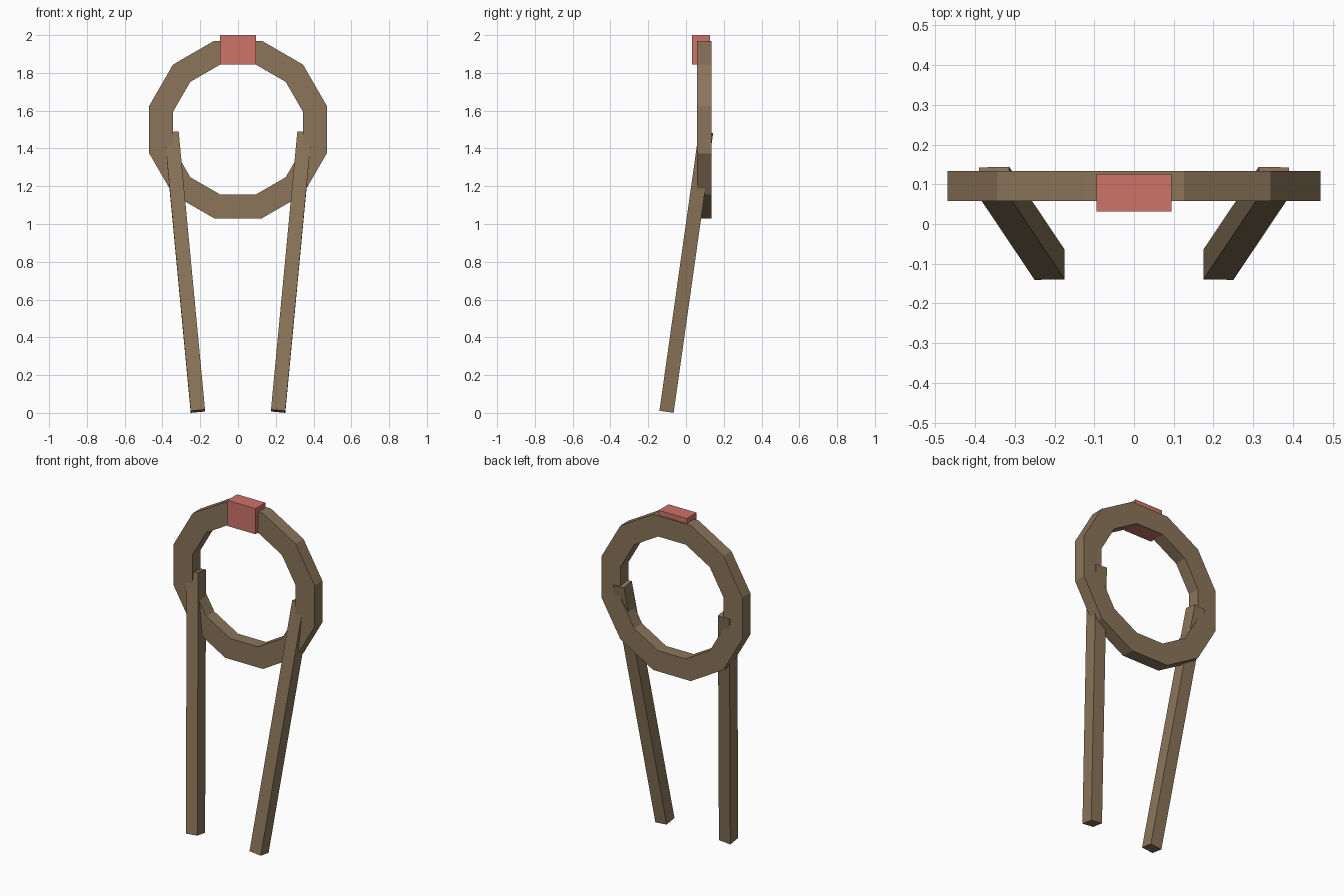
import bpy, bmesh, math
from mathutils import Vector, Matrix

if "Cube" in bpy.data.objects:
    bpy.data.objects.remove(bpy.data.objects["Cube"])


def srgb(r, g, b):
    lin = lambda c: c / 12.92 if c <= 0.04045 else ((c + 0.055) / 1.055) ** 2.4
    return [lin(c / 255) for c in (r, g, b)] + [1.0]


def material(name, rgb):
    m = bpy.data.materials.new(name)
    m.diffuse_color = srgb(*rgb)
    m.use_nodes = True
    m.node_tree.nodes["Principled BSDF"].inputs["Base Color"].default_value = m.diffuse_color
    return m


wood = material("brown wood", (139, 117, 90))
red = material("soft red", (204, 116, 105))


def finish(name, bm, mat):
    bmesh.ops.recalc_face_normals(bm, faces=bm.faces)
    mesh = bpy.data.meshes.new(name)
    bm.to_mesh(mesh)
    bm.free()
    mesh.materials.append(mat)
    obj = bpy.data.objects.new(name, mesh)
    bpy.context.collection.objects.link(obj)
    return obj


def box(name, size, matrix, mat):
    bm = bmesh.new()
    bmesh.ops.create_cube(bm, size=1, matrix=matrix @ Matrix.Diagonal((*size, 1)))
    return finish(name, bm, mat)


# Twelve-sided upright ring with flat top, bottom and sides
def ring(name, sides, inner, outer, y0, y1, zc, mat):
    bm = bmesh.new()
    loops = []
    for i in range(sides):
        a = 2 * math.pi * (i + 0.5) / sides
        k = 1 / math.cos(math.pi / sides)  # apothem to corner radius
        loops.append([bm.verts.new((r * k * math.cos(a), y, zc + r * k * math.sin(a)))
                      for r, y in ((outer, y0), (outer, y1), (inner, y1), (inner, y0))])
    for i in range(sides):
        p, q = loops[i], loops[(i + 1) % sides]
        for j in range(4):
            n = (j + 1) % 4
            bm.faces.new((p[j], p[n], q[n], q[j]))
    return finish(name, bm, mat)


ring("ring_frame", 12, 0.345, 0.47, 0.058, 0.134, 1.5, wood)

# Red block clamped on the top of the ring
box("top_block", (0.188, 0.094, 0.155), Matrix.Translation((0, 0.079, 1.9225)), red)

# Two slanted square legs, mirrored left and right
for side, name in ((-1, "left_leg"), (1, "right_leg")):
    foot = Vector((side * 0.2125, -0.1025, 0.009))
    top = Vector((side * 0.352, 0.1055, 1.482))
    d = (top - foot).normalized()
    across = (Vector((1, 0, 0)) - d * d.x).normalized()
    depth = d.cross(across)
    rot = Matrix((across, depth, d)).transposed().to_4x4()
    box(name, (0.076, 0.076, (top - foot).length),
        Matrix.Translation((foot + top) / 2) @ rot, wood)
